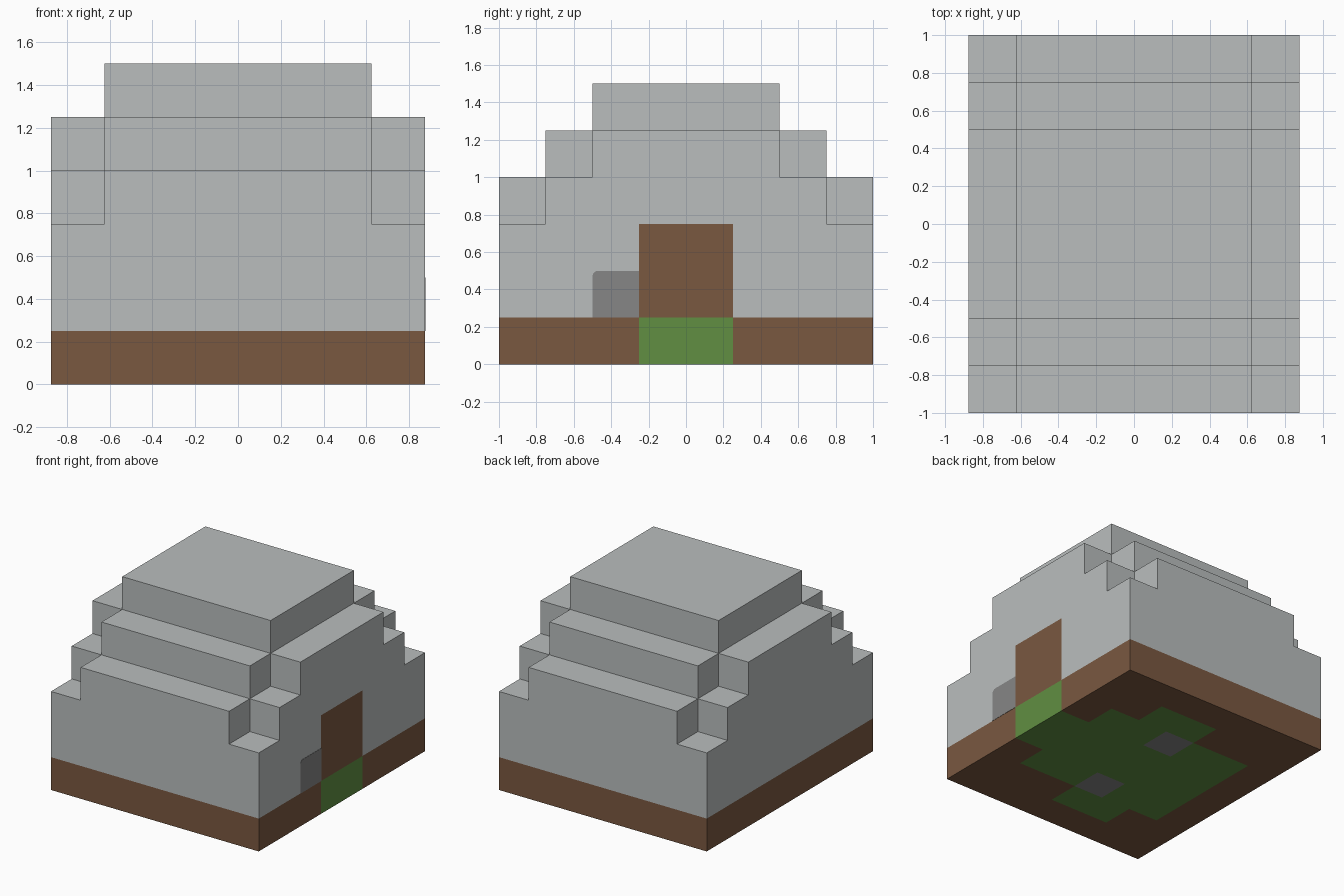
import bpy, bmesh
from math import sin, cos, pi
from mathutils import Vector

cube = bpy.data.objects.get("Cube")
if cube:
    bpy.data.objects.remove(cube, do_unlink=True)

CELL = 0.25
NX, NY = 7, 8


def material(name, rgb):
    linear = [((c / 255 + 0.055) / 1.055) ** 2.4 for c in rgb] + [1]
    mat = bpy.data.materials.new(name)
    mat.use_nodes = True
    mat.diffuse_color = linear
    bsdf = mat.node_tree.nodes["Principled BSDF"]
    bsdf.inputs["Base Color"].default_value = linear
    bsdf.inputs["Roughness"].default_value = 0.9
    return mat


STONE, DIRT, GRASS, ROCK = range(4)
MATS = [material("pale stone", (186, 190, 190)), material("brown dirt", (122, 88, 64)),
        material("green grass", (97, 143, 66)), material("grey rock", (134, 134, 134))]


def add_object(name, bm):
    mesh = bpy.data.meshes.new(name)
    bm.to_mesh(mesh)
    bm.free()
    for mat in MATS:
        mesh.materials.append(mat)
    obj = bpy.data.objects.new(name, mesh)
    bpy.context.collection.objects.link(obj)
    return obj


def height(i, j):
    """Number of blocks stacked on one ground cell."""
    return min(6, 4 + min(j, NY - 1 - j)) - (i in (0, NX - 1))


def filled(i, j, k):
    return 0 <= i < NX and 0 <= j < NY and 0 <= k < height(i, j)


def block_shell(name, levels, paint):
    """Outer skin of the stacked blocks, coloured by a rule per face."""
    bm = bmesh.new()
    cells = [(i, j, k) for i in range(NX) for j in range(NY)
             for k in levels if filled(i, j, k)]
    origin = Vector((NX / 2, NY / 2, 0))
    for cell in cells:
        for axis in range(3):
            for side in (-1, 1):
                normal = Vector((0, 0, 0))
                normal[axis] = side
                if filled(*(int(c + n) for c, n in zip(cell, normal))):
                    continue
                u = Vector((0, 0, 0))
                u[(axis + 1) % 3] = 0.5
                v = normal.cross(u)
                mid = Vector(cell) + Vector((0.5, 0.5, 0.5)) + normal / 2 - origin
                corners = (mid - u - v, mid + u - v, mid + u + v, mid - u + v)
                face = bm.faces.new([bm.verts.new(c * CELL) for c in corners])
                face.material_index = paint(cell, axis, side)
    bmesh.ops.remove_doubles(bm, verts=bm.verts, dist=0.001)
    bmesh.ops.dissolve_limit(bm, angle_limit=0.01, verts=bm.verts, edges=bm.edges,
                             delimit={'MATERIAL'})
    return add_object(name, bm)


# Grass patch under the floor: y span of cells for each row, from the door inward
GRASS_ROWS = [(3, 5), (2, 6), (2, 7), (1, 7), (1, 6), (2, 6), (0, 0)]


def paint_base(cell, axis, side):
    i, j, k = cell
    if axis == 2:
        if i == 3 and j in (2, 5):
            return ROCK
        first, last = GRASS_ROWS[NX - 1 - i]
        return GRASS if first <= j < last else DIRT
    return GRASS if axis == 0 and side == 1 and j in (3, 4) else DIRT


def paint_dome(cell, axis, side):
    i, j, k = cell
    door = axis == 0 and side == 1 and j in (3, 4) and k < 3
    return DIRT if door else STONE


block_shell("dirt_base", range(1), paint_base)
block_shell("stepped_stone_dome", range(1, 6), paint_dome)

# Rock beside the door: a thin plate with one rounded upper corner
bm = bmesh.new()
r = 0.03
outline = [(-0.5, 0.25), (-0.25, 0.25), (-0.25, 0.5)]
outline += [(-0.5 + r - r * sin(a), 0.5 - r + r * cos(a))
            for a in (n * pi / 8 for n in range(5))]
wall = NX * CELL / 2
plate = bm.faces.new([bm.verts.new((wall, y, z)) for y, z in outline])
moved = bmesh.ops.extrude_face_region(bm, geom=[plate])["geom"]
bmesh.ops.translate(bm, vec=(0.002, 0, 0),
                    verts=[g for g in moved if isinstance(g, bmesh.types.BMVert)])
bmesh.ops.recalc_face_normals(bm, faces=bm.faces)
for face in bm.faces:
    face.material_index = ROCK
add_object("door_side_rock", bm)
